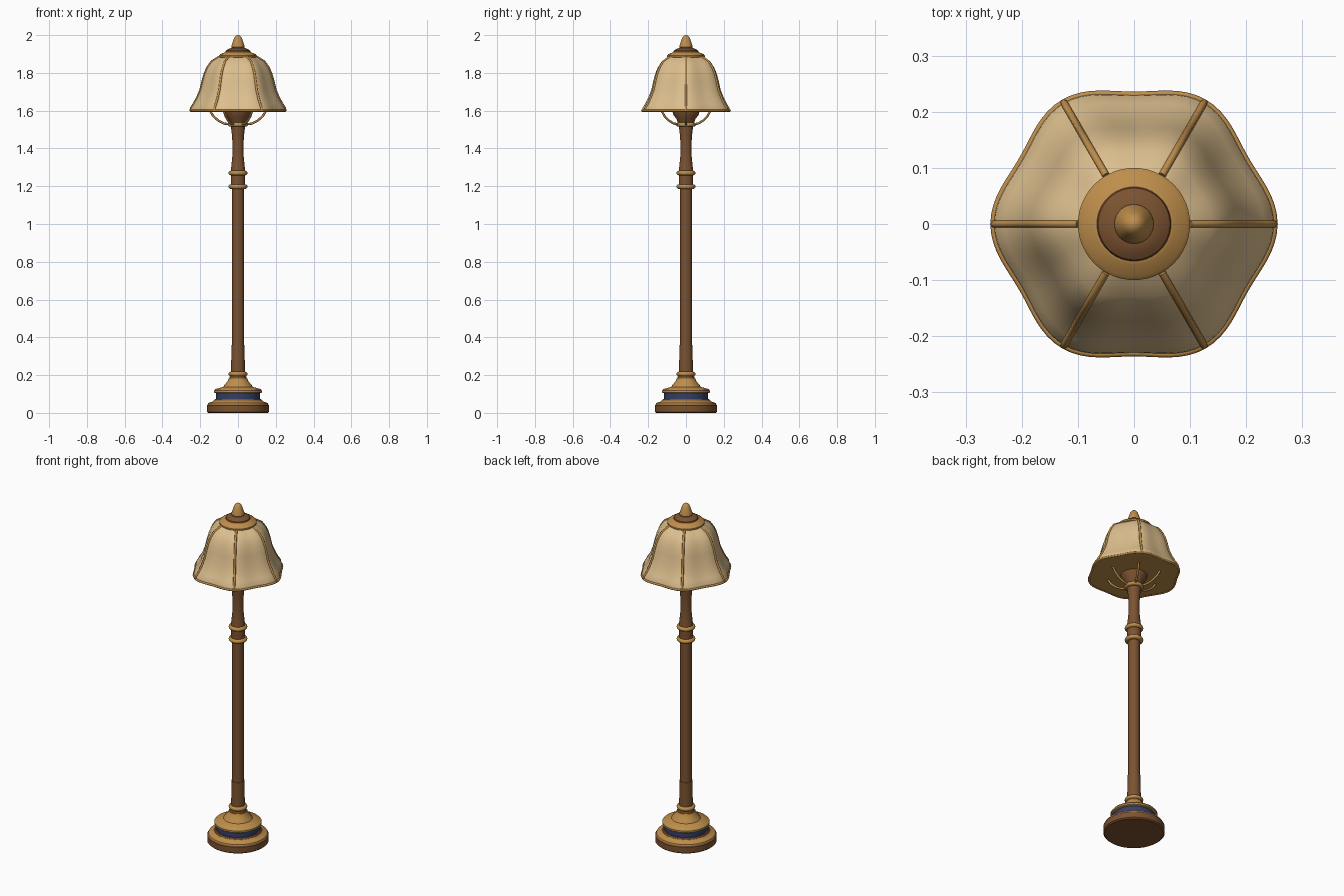
import bpy, bmesh
from math import sin, cos, pi, tau

cube = bpy.data.objects.get("Cube")
if cube:
    bpy.data.objects.remove(cube)


def material(name, rgb):
    m = bpy.data.materials.new(name)
    m.use_nodes = True
    m.diffuse_color = (*rgb, 1)
    m.node_tree.nodes["Principled BSDF"].inputs["Base Color"].default_value = (*rgb, 1)
    return m


wood = material("brown wood", (0.2, 0.085, 0.03))
brass = material("warm brass", (0.52, 0.27, 0.07))
cream = material("cream glass", (0.72, 0.52, 0.27))
blue = material("dark blue", (0.035, 0.05, 0.14))


def finish(name, bm, mat, angle=0.6):
    bmesh.ops.recalc_face_normals(bm, faces=bm.faces)
    me = bpy.data.meshes.new(name)
    bm.to_mesh(me)
    bm.free()
    me.materials.append(mat)
    ob = bpy.data.objects.new(name, me)
    bpy.context.collection.objects.link(ob)
    bpy.ops.object.select_all(action="DESELECT")
    ob.select_set(True)
    bpy.context.view_layer.objects.active = ob
    bpy.ops.object.shade_smooth_by_angle(angle=angle)
    return ob


def loft(name, profile, mat, radius=lambda r, a: r, steps=48, caps=True):
    """Sweep (radius, height) points round the z axis."""
    bm = bmesh.new()
    rings = []
    for r, z in profile:
        ring = []
        for i in range(steps):
            a = tau * i / steps
            d = radius(r, a)
            ring.append(bm.verts.new((d * cos(a), d * sin(a), z)))
        rings.append(ring)
    for low, high in zip(rings, rings[1:]):
        for i in range(steps):
            j = (i + 1) % steps
            bm.faces.new((low[i], low[j], high[j], high[i]))
    if caps:
        bm.faces.new(rings[0])
        bm.faces.new(rings[-1])
    return finish(name, bm, mat)


def collar(name, z, r, half):
    """Rounded turned ring."""
    arc = [(r - half + half * sin(pi * k / 8), z - half * cos(pi * k / 8)) for k in range(9)]
    loft(name, arc, brass)


def tube(name, points, radius, mat, closed=False):
    cu = bpy.data.curves.new(name, "CURVE")
    cu.dimensions = "3D"
    cu.bevel_depth = radius
    cu.bevel_resolution = 2
    cu.use_fill_caps = True
    sp = cu.splines.new("POLY")
    sp.points.add(len(points) - 1)
    for p, co in zip(sp.points, points):
        p.co = (*co, 1)
    sp.use_cyclic_u = closed
    sp.use_smooth = True
    ob = bpy.data.objects.new(name, cu)
    bpy.context.collection.objects.link(ob)
    cu.materials.append(mat)


# Stepped base
loft("base_foot", [(0.158, 0), (0.165, 0.006), (0.165, 0.04), (0.158, 0.047)], wood)
loft("base_foot_trim", [(0.16, 0.044), (0.158, 0.052), (0.135, 0.06), (0.128, 0.066)], brass)
loft("base_step", [(0.128, 0.064), (0.122, 0.074)], wood)
loft("base_blue_band", [(0.116, 0.07), (0.116, 0.106)], blue)
loft("base_upper_trim", [(0.12, 0.104), (0.127, 0.108), (0.127, 0.118), (0.12, 0.126),
                         (0.078, 0.138), (0.072, 0.148), (0.055, 0.168), (0.05, 0.182)], brass)
loft("base_neck", [(0.046, 0.18), (0.042, 0.2)], wood)
collar("base_collar", 0.206, 0.05, 0.012)

# Column
loft("lower_sleeve", [(0.037, 0.2), (0.037, 0.22), (0.034, 0.36)], wood)
loft("column", [(0.031, 0.3), (0.031, 1.19)], wood)
collar("column_collar_lower", 1.198, 0.05, 0.012)
loft("column_knuckle", [(0.038, 1.19), (0.038, 1.28)], wood)
collar("column_collar_upper", 1.27, 0.05, 0.012)
loft("upper_column", [(0.04, 1.27), (0.036, 1.3), (0.03, 1.36), (0.029, 1.42),
                      (0.032, 1.47), (0.037, 1.51), (0.038, 1.53)], wood)
collar("socket_collar", 1.526, 0.053, 0.011)
loft("socket_cup", [(0.04, 1.53), (0.05, 1.555), (0.068, 1.58), (0.072, 1.6)], wood)


# Six-sided bell shade
def hexed(r, a):
    return r * (0.92 + 0.08 * (0.5 + 0.5 * cos(6 * a)))


bell = [(0.25, 1.6), (0.248, 1.615), (0.232, 1.638), (0.216, 1.668), (0.198, 1.71),
        (0.186, 1.76), (0.174, 1.8), (0.16, 1.83), (0.139, 1.86), (0.1, 1.884)]
loft("shade", bell, cream, hexed, steps=96, caps=False)
loft("shade_underside", [(0.246, 1.597), (0.248, 1.603)], brass, hexed, steps=96)
rim = [(hexed(0.25, tau * i / 96), tau * i / 96) for i in range(96)]
tube("shade_rim", [(r * cos(a), r * sin(a), 1.6) for r, a in rim], 0.006, brass, True)

# Ribs on the shade corners
for i in range(6):
    a = tau * i / 6
    tube(f"shade_rib_{i + 1}", [(r * cos(a), r * sin(a), z) for r, z in bell], 0.0065, brass)

# Curved support arms under the shade
arm = [(0.045, 1.528), (0.075, 1.532), (0.105, 1.548), (0.13, 1.57), (0.148, 1.598)]
for i in range(6):
    a = tau * i / 6
    tube(f"support_arm_{i + 1}", [(r * cos(a), r * sin(a), z) for r, z in arm], 0.006, brass)

# Cap and finial
loft("cap_ring", [(0.092, 1.878), (0.1, 1.884), (0.1, 1.892), (0.094, 1.899),
                  (0.072, 1.908), (0.067, 1.911)], brass)
loft("cap_dome", [(0.067, 1.908), (0.064, 1.918), (0.052, 1.926), (0.036, 1.932)], wood)
loft("finial", [(0.03, 1.928), (0.035, 1.936), (0.033, 1.948), (0.027, 1.965),
                (0.021, 1.983), (0.014, 1.994), (0.006, 1.999), (0.001, 2)], brass)
